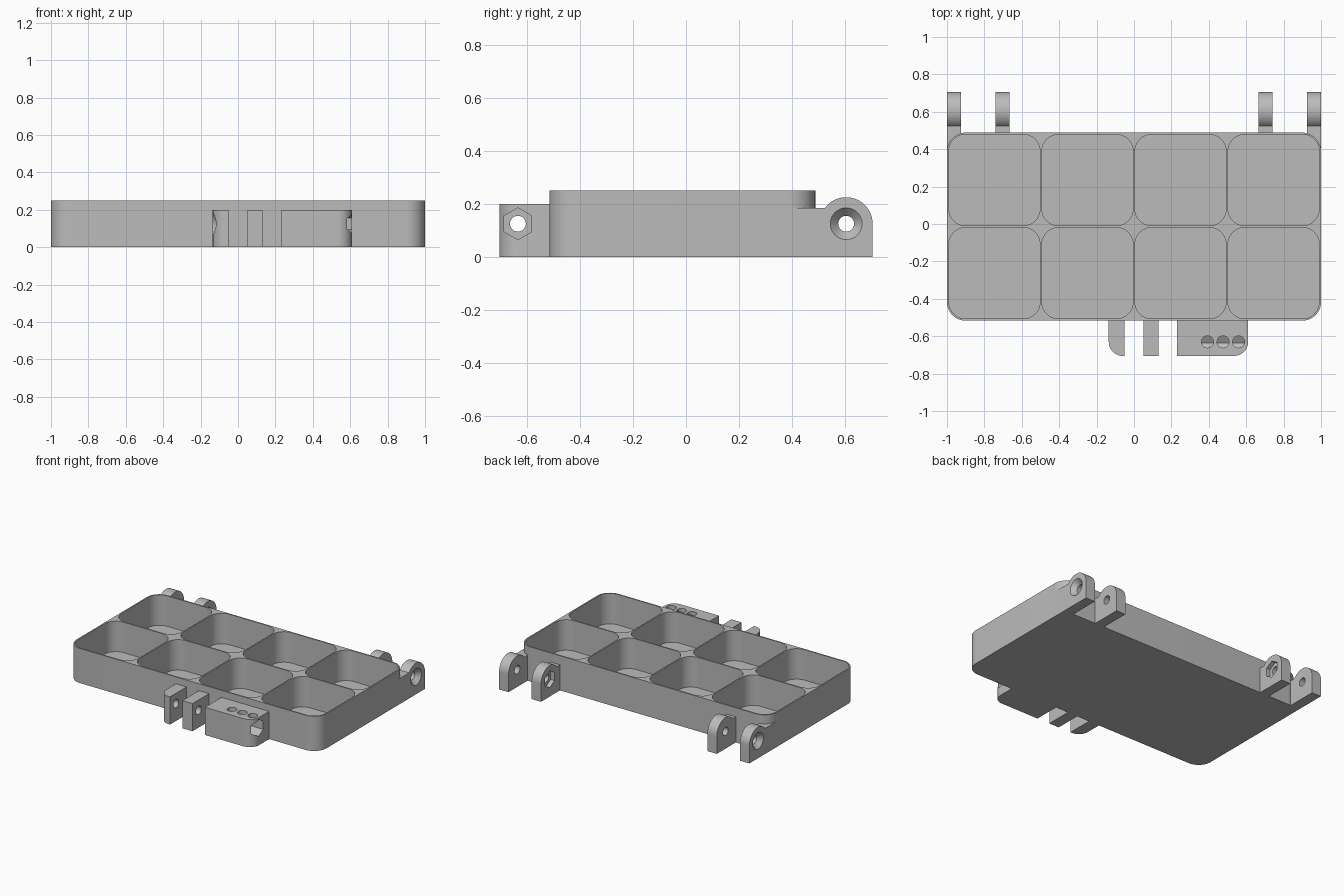
import bpy, bmesh
from math import sin, cos, pi
from mathutils import Vector

if "Cube" in bpy.data.objects:
    bpy.data.objects.remove(bpy.data.objects["Cube"], do_unlink=True)

grey = bpy.data.materials.new("plain grey")
grey.use_nodes = True
grey.diffuse_color = (0.5, 0.5, 0.5, 1)
grey.node_tree.nodes["Principled BSDF"].inputs["Base Color"].default_value = (0.5, 0.5, 0.5, 1)

PIN_Z = 0.125        # height of every pin axis
HINGE_Y = 0.605
LATCH_Y = -0.635
TRAY_Y = -0.014
PITCH = 0.4975


def arc(cx, cy, r, a0, a1, n=16):
    return [(cx + r * cos(a0 + (a1 - a0) * i / n), cy + r * sin(a0 + (a1 - a0) * i / n))
            for i in range(n + 1)]


def rounded(x0, x1, y0, y1, radii):
    """Rectangle outline; radii run front-left, front-right, back-right, back-left."""
    pts = []
    corners = [(x0, y0, 1, 1), (x1, y0, -1, 1), (x1, y1, -1, -1), (x0, y1, 1, -1)]
    for k, ((x, y, sx, sy), r) in enumerate(zip(corners, radii)):
        a = pi + k * pi / 2
        pts += arc(x + sx * r, y + sy * r, r, a, a + pi / 2) if r else [(x, y)]
    return pts


def prism(name, outline, lo, hi, axis="z", scale=1, centre=(0, 0)):
    """Extrude an outline along z (xy outline) or x (yz outline), optionally tapering."""
    bm = bmesh.new()
    rings = []
    for h, s in ((lo, 1), (hi, scale)):
        ring = []
        for u, v in outline:
            u, v = centre[0] + (u - centre[0]) * s, centre[1] + (v - centre[1]) * s
            ring.append(bm.verts.new((u, v, h) if axis == "z" else (h, u, v)))
        rings.append(ring)
    a, b = rings
    bm.faces.new(a)
    bm.faces.new(b)
    for i in range(len(a)):
        j = (i + 1) % len(a)
        bm.faces.new((a[i], a[j], b[j], b[i]))
    bmesh.ops.recalc_face_normals(bm, faces=bm.faces)
    me = bpy.data.meshes.new(name)
    bm.to_mesh(me)
    bm.free()
    me.materials.append(grey)
    ob = bpy.data.objects.new(name, me)
    bpy.context.collection.objects.link(ob)
    return ob


def cut(ob, *cutters):
    """Subtract each cutter in turn, then discard it."""
    bpy.context.view_layer.objects.active = ob
    for c in cutters:
        c.hide_render = True
        m = ob.modifiers.new("cut", "BOOLEAN")
        m.operation, m.solver, m.object = "DIFFERENCE", "EXACT", c
        bpy.ops.object.modifier_apply(modifier=m.name)
        bpy.data.objects.remove(c, do_unlink=True)


def circle(u, v, r, n=32):
    return arc(u, v, r, 0, 2 * pi, n)[:-1]


def pin_hole(y, x0, x1):
    return prism("pin_cutter", circle(y, PIN_Z, 0.03), x0 - 0.05, x1 + 0.05, "x")


def countersink(y, face, inward):
    # cone starts slightly outside the face so the cut is clean
    return prism("cone_cutter", circle(y, PIN_Z, 0.061), face - inward * 0.001,
                 face + inward * 0.035, "x", 0.45, (y, PIN_Z))


def hex_pocket(y, x0, x1):
    outline = [(y + 0.06 * sin(k * pi / 3), PIN_Z + 0.06 * cos(k * pi / 3)) for k in range(6)]
    return prism("hex_cutter", outline, x0, x1, "x")


def pocket(i, j):
    x, y, h = (i - 1.5) * PITCH, TRAY_Y + (j - 0.5) * PITCH, PITCH / 2 - 0.005
    return prism("pocket_cutter", rounded(x - h, x + h, y - h, y + h, [0.09] * 4), 0.03, 0.4)


# Tray with eight rounded compartments
half = PITCH + 0.005
tray = prism("tray", rounded(-1, 1, TRAY_Y - half, TRAY_Y + half, [0.1] * 4), 0, 0.25)
cut(tray, *[pocket(i, j) for i in range(4) for j in range(2)])
parts = [tray]


# Hinge lugs: square foot, round top, low shelf joining the tray
def lug(name, x0, x1, start):
    profile = [(start, 0), (0.705, 0)] + arc(HINGE_Y, PIN_Z, 0.1, 0, pi - 0.6435, 28)
    ob = prism(name, profile + [(start, 0.185)], min(x0, x1), max(x0, x1), "x")
    parts.append(ob)
    cut(ob, pin_hole(HINGE_Y, min(x0, x1), max(x0, x1)))
    return ob


for s, side in ((1, "left"), (-1, "right")):
    outer = lug(side + "_outer_hinge_lug", s * 0.925, s, 0.3885)
    cut(outer, countersink(HINGE_Y, s, -s), pocket(3 if s > 0 else 0, 1))
    inner = lug(side + "_inner_hinge_lug", s * 0.665, s * 0.74, 0.487)
    ends = sorted((s * 0.655, s * 0.695))
    cut(inner, hex_pocket(HINGE_Y, *ends))


# Front latch tabs and the bored block
def front_block(name, x0, x1, r_right, r_left):
    ob = prism(name, rounded(x0, x1, -0.705, -0.515, (r_right, r_left, 0, 0)), 0, 0.2)
    parts.append(ob)
    cut(ob, pin_hole(LATCH_Y, x0, x1))
    return ob


end_tab = front_block("latch_end_tab", -0.135, -0.05, 0.075, 0)
cut(end_tab, countersink(LATCH_Y, -0.135, 1))
front_block("latch_middle_tab", 0.05, 0.13, 0, 0)
block = front_block("latch_block", 0.23, 0.61, 0, 0.075)
cut(block, hex_pocket(LATCH_Y, 0.35, 0.65))
cut(block, *[prism("bore_cutter", circle(x, -0.63, 0.032), PIN_Z, 0.3)
             for x in (0.393, 0.476, 0.559)])

# Smooth the curved walls, keep the edges crisp
for ob in parts:
    bpy.ops.object.select_all(action="DESELECT")
    ob.select_set(True)
    bpy.context.view_layer.objects.active = ob
    bpy.ops.object.shade_smooth_by_angle(angle=0.5)
